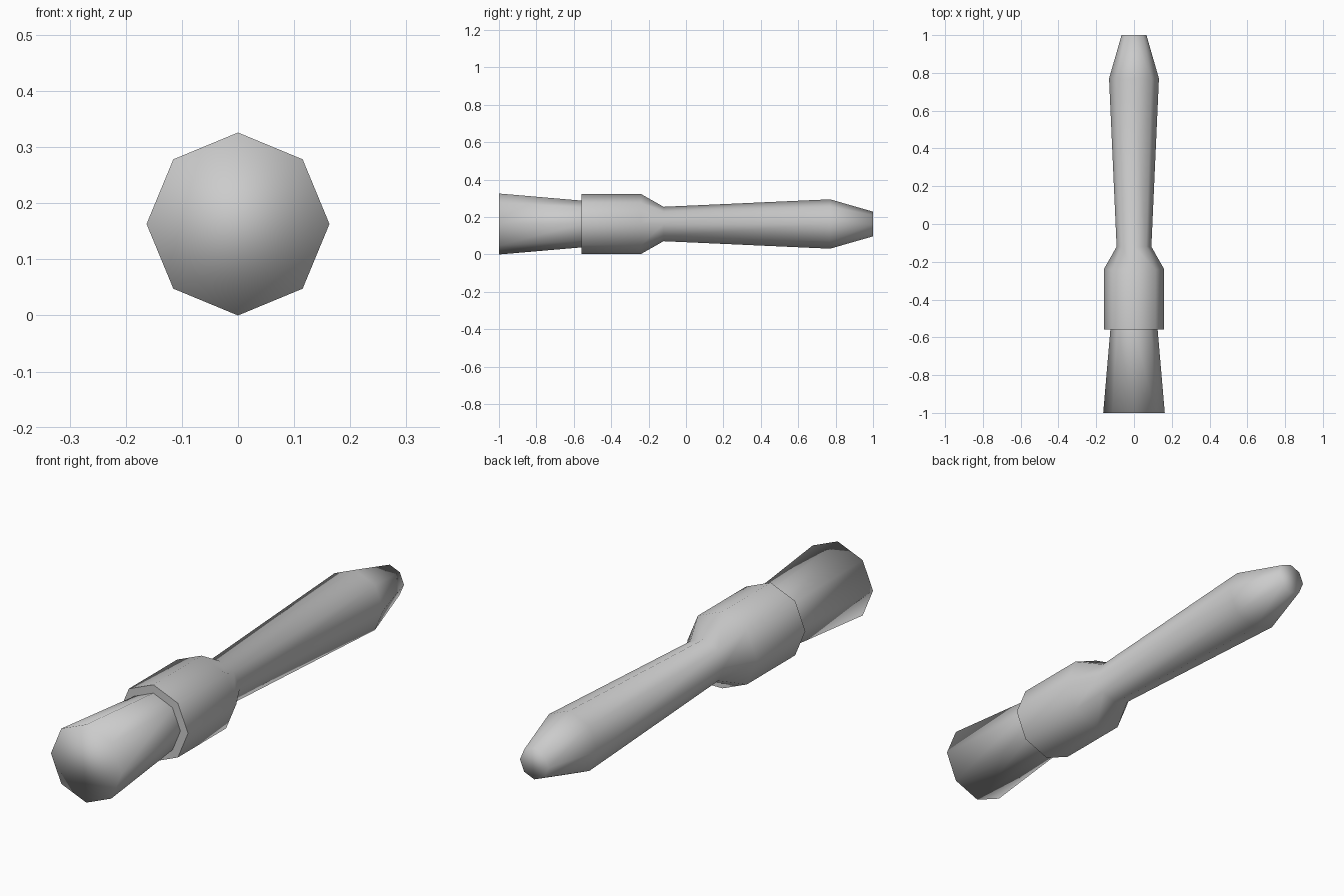
import bpy, bmesh, math

cube = bpy.data.objects.get("Cube")
if cube:
    bpy.data.objects.remove(cube, do_unlink=True)

SIDES = 8
AXIS_Z = 0.163

grey = bpy.data.materials.new("plain_grey")
grey.use_nodes = True
colour = (0.6, 0.6, 0.6, 1)
grey.diffuse_color = colour
grey.node_tree.nodes["Principled BSDF"].inputs["Base Color"].default_value = colour


def turned_part(name, profile, cap_start, cap_end, sharp_start=False):
    """Turn a (y, radius) profile around the long axis."""
    bm = bmesh.new()
    rings = []
    for y, r in profile:
        angles = [2 * math.pi * i / SIDES for i in range(SIDES)]
        rings.append([bm.verts.new((r * math.cos(a), y, AXIS_Z + r * math.sin(a)))
                      for a in angles])
    for a, b in zip(rings, rings[1:]):
        for i in range(SIDES):
            j = (i + 1) % SIDES
            bm.faces.new((a[i], b[i], b[j], a[j]))
    if cap_start:
        cap = bm.faces.new(rings[0])
        for edge in cap.edges:
            edge.smooth = not sharp_start
    if cap_end:
        bm.faces.new(rings[-1][::-1])
    bmesh.ops.recalc_face_normals(bm, faces=bm.faces)
    for face in bm.faces:
        face.smooth = True
    mesh = bpy.data.meshes.new(name)
    bm.to_mesh(mesh)
    bm.free()
    mesh.materials.append(grey)
    obj = bpy.data.objects.new(name, mesh)
    bpy.context.collection.objects.link(obj)
    return obj


# Flared front end, open where it enters the collar
turned_part("flared_end", [(-1.0, 0.163), (-0.558, 0.125)], True, False)

# Thick collar narrowing into the long tapered handle
turned_part("collar_and_handle",
            [(-0.558, 0.16), (-0.24, 0.16), (-0.12, 0.092), (0.77, 0.132), (1.0, 0.066)],
            True, True, sharp_start=True)
